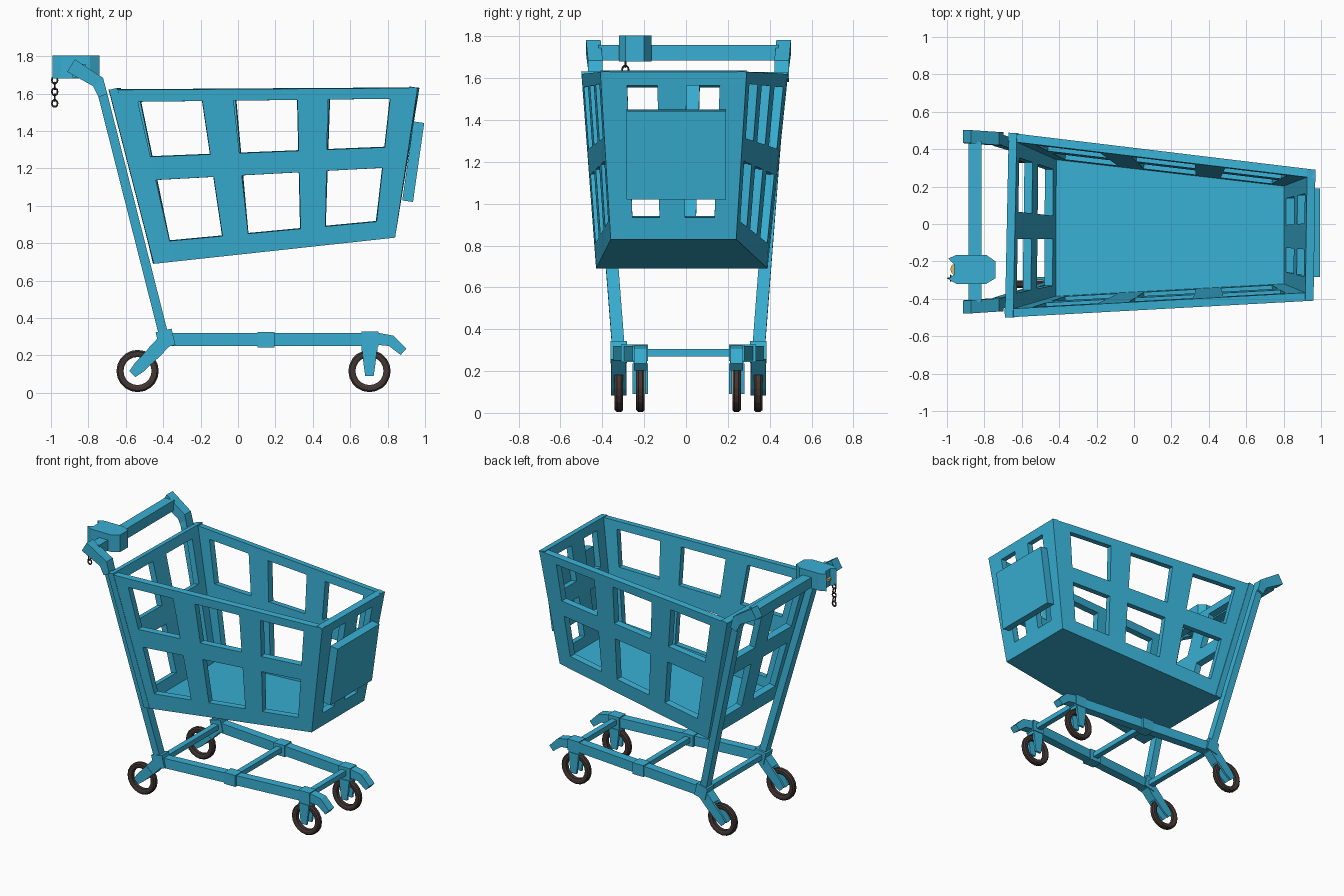
import bpy, bmesh, math
from mathutils import Vector, Matrix

if "Cube" in bpy.data.objects:
    bpy.data.objects.remove(bpy.data.objects["Cube"])


def material(name, rgb):
    m = bpy.data.materials.new(name)
    m.diffuse_color = (*rgb, 1)
    m.use_nodes = True
    m.node_tree.nodes["Principled BSDF"].inputs["Base Color"].default_value = m.diffuse_color
    return m


BLUE = material("blue_paint", (0.04, 0.43, 0.65))
DARK = material("dark_rubber", (0.055, 0.038, 0.033))
GOLD = material("gold", (0.75, 0.5, 0.12))
CY = 0.012  # the frame sits slightly off centre in y


def finish(bm, name, mat):
    bmesh.ops.recalc_face_normals(bm, faces=bm.faces)
    me = bpy.data.meshes.new(name)
    bm.to_mesh(me)
    bm.free()
    me.materials.append(mat)
    ob = bpy.data.objects.new(name, me)
    bpy.context.collection.objects.link(ob)
    return ob


def sweep(name, path, width, thick, mat=BLUE):
    """Rectangular bar along a path; width is sideways, thick may vary per point."""
    pts = [Vector(p) for p in path]
    if not isinstance(thick, (list, tuple)):
        thick = [thick] * len(pts)
    d = (pts[-1] - pts[0]).normalized()
    side = Vector((1, 0, 0)) if abs(d.y) > 0.7 else Vector((0, 1, 0))
    bm = bmesh.new()
    rings = []
    for i, p in enumerate(pts):
        t0 = (pts[i] - pts[i - 1]).normalized() if i else (pts[1] - pts[0]).normalized()
        t1 = (pts[i + 1] - pts[i]).normalized() if i < len(pts) - 1 else t0
        t = (t0 + t1).normalized()
        n = t.cross(side).normalized() * thick[i] / 2 / max(t.dot(t0), 0.5)
        s = side * width / 2
        rings.append([bm.verts.new(p + s * a + n * b)
                      for a, b in ((-1, -1), (1, -1), (1, 1), (-1, 1))])
    for r, q in zip(rings, rings[1:]):
        for k in range(4):
            bm.faces.new((r[k], r[(k + 1) % 4], q[(k + 1) % 4], q[k]))
    bm.faces.new(rings[0])
    bm.faces.new(rings[-1])
    return finish(bm, name, mat)


def panel(name, a, b, c, d, us=(), vs=()):
    """Four-cornered sheet (counter-clockwise from outside) with a grid of windows."""
    a, b, c, d = map(Vector, (a, b, c, d))
    us, vs = [0, *us, 1], [0, *vs, 1]
    bm = bmesh.new()
    g = [[bm.verts.new(a.lerp(b, u).lerp(d.lerp(c, u), v)) for u in us] for v in vs]
    for j in range(len(vs) - 1):
        for i in range(len(us) - 1):
            if not (i % 2 and j % 2):
                bm.faces.new((g[j][i], g[j][i + 1], g[j + 1][i + 1], g[j + 1][i]))
    me = bpy.data.meshes.new(name)
    bm.to_mesh(me)
    bm.free()
    me.materials.append(BLUE)
    ob = bpy.data.objects.new(name, me)
    bpy.context.collection.objects.link(ob)
    mod = ob.modifiers.new("thickness", 'SOLIDIFY')
    mod.thickness = 0.045
    mod.offset = -1


def prism(name, outline, z0, z1, mat):
    bm = bmesh.new()
    f = bm.faces.new([bm.verts.new((x, y, z0)) for x, y in outline])
    ext = bmesh.ops.extrude_face_region(bm, geom=[f])
    bmesh.ops.translate(bm, vec=(0, 0, z1 - z0),
                        verts=[v for v in ext["geom"] if isinstance(v, bmesh.types.BMVert)])
    return finish(bm, name, mat)


# Basket
bt0, bt1 = (-0.69, -0.50, 1.62), (-0.67, 0.488, 1.62)   # back top
ft0, ft1 = (0.96, -0.41, 1.63), (0.97, 0.29, 1.63)      # front top
bb0, bb1 = (-0.45, -0.43, 0.69), (-0.45, 0.39, 0.69)    # back bottom
fb0, fb1 = (0.84, -0.36, 0.83), (0.84, 0.24, 0.83)      # front bottom
us = (0.085, 0.297, 0.40, 0.61, 0.71, 0.915)
vs = (0.12, 0.475, 0.61, 0.93)
panel("basket_right_side", bb0, fb0, ft0, bt0, us, vs)
panel("basket_left_side", fb1, bb1, bt1, ft1, [1 - u for u in reversed(us)], vs)
panel("basket_nose", fb0, fb1, ft1, ft0, (0.18, 0.39, 0.59, 0.82), (0.13, 0.475, 0.61, 0.92))
panel("basket_back", bb1, bb0, bt0, bt1, (0.13, 0.425, 0.575, 0.87), vs)
panel("basket_floor", bb1, fb1, fb0, bb0)

# Sign board on the nose
sweep("sign_board", [(0.907, -0.047, 1.025), (0.967, -0.047, 1.447)], 0.475, 0.058)


def wheel(name, x, y, z):
    bm = bmesh.new()
    n, prof = 20, ((0.075, -0.014), (0.088, -0.02), (0.104, -0.02), (0.113, -0.01),
                   (0.113, 0.01), (0.104, 0.02), (0.088, 0.02), (0.075, 0.014))
    rings = [[bm.verts.new((x + r * math.cos(t), y + w, z + r * math.sin(t))) for r, w in prof]
             for t in (2 * math.pi * k / n for k in range(n))]
    m = len(prof)
    for k in range(n):
        r, q = rings[k], rings[(k + 1) % n]
        for i in range(m):
            bm.faces.new((r[i], r[(i + 1) % m], q[(i + 1) % m], q[i]))
    finish(bm, name, DARK)


# Frame, both sides
for s, tag in ((-1, "right"), (1, "left")):
    yr, yf, ym, yt = (CY + s * h for h in (0.333, 0.23, 0.282, 0.445))
    sweep(tag + "_post", [(-0.39, yr, 0.28), (-0.725, yt - s * 0.01, 1.60), (-0.745, yt, 1.65)],
          0.06, 0.05)
    sweep(tag + "_handle_arm", [(-0.722, yt, 1.59), (-0.748, yt, 1.662), (-0.893, yt + s * 0.01, 1.75)],
          0.07, (0.05, 0.065, 0.078))
    sweep(tag + "_rail", [(-0.39, yr, 0.285), (0.70, yf, 0.285)], 0.06, 0.07)
    sweep(tag + "_rear_collar", [(-0.43, yr, 0.28), (-0.345, yr, 0.30)], 0.08, 0.09)
    sweep(tag + "_mid_collar", [(0.105, ym, 0.285), (0.195, ym, 0.285)], 0.08, 0.082)
    sweep(tag + "_front_collar", [(0.66, yf, 0.287), (0.75, yf, 0.287)], 0.075, 0.08)
    sweep(tag + "_bumper", [(0.74, yf, 0.29), (0.82, yf, 0.278), (0.885, yf, 0.22)],
          0.06, (0.065, 0.058, 0.045))
    # Rear and front wheel forks
    sweep(tag + "_rear_leg", [(-0.38, yr, 0.29), (-0.458, yr, 0.207)], 0.07, 0.075)
    sweep(tag + "_front_leg", [(0.703, yf, 0.28), (0.703, yf, 0.225)], 0.065, 0.085)
    for k, side in ((-1, "outer"), (1, "inner")):
        o = k * 0.029
        sweep(f"{tag}_rear_fork_{side}", [(-0.455, yr + o, 0.21), (-0.53, yr + o, 0.135),
                                          (-0.565, yr + o, 0.10)], 0.016, (0.07, 0.065, 0.045))
        sweep(f"{tag}_front_fork_{side}", [(0.703, yf + o, 0.235), (0.703, yf + o, 0.16),
                                           (0.703, yf + o, 0.09)], 0.016, (0.08, 0.065, 0.045))
    wheel(tag + "_rear_wheel", -0.537, yr, 0.117)
    wheel(tag + "_front_wheel", 0.703, yf, 0.117)

# Cross bars and push handle
for name, x, h in (("rear", -0.39, 0.333), ("mid", 0.15, 0.282), ("front", 0.70, 0.23)):
    sweep(name + "_cross_bar", [(x, CY - h, 0.288), (x, CY + h, 0.288)], 0.04, 0.036)
sweep("push_handle", [(-0.85, CY - 0.43, 1.722), (-0.85, CY + 0.43, 1.722)], 0.07, 0.074)

# Coin lock with a notch holding a coin
prism("coin_lock", [(-0.74, -0.29), (-0.74, -0.20), (-0.79, -0.165), (-0.95, -0.165),
                    (-0.993, -0.185), (-0.962, -0.215), (-0.962, -0.27), (-0.993, -0.295),
                    (-0.95, -0.32), (-0.79, -0.32)], 1.68, 1.803, BLUE)
prism("coin", [(-0.945 + 0.036 * math.cos(math.tau * k / 16), -0.242 + 0.036 * math.sin(math.tau * k / 16))
               for k in range(16)], 1.73, 1.745, GOLD)

# Chain of alternating links
for k in range(5):
    bpy.ops.mesh.primitive_torus_add(major_segments=10, minor_segments=5,
                                     major_radius=0.015, minor_radius=0.005)
    ob = bpy.context.object
    ob.name = f"chain_link_{k + 1}"
    ob.data.transform(Matrix.Translation((-0.98, -0.29, 1.672 - k * 0.031))
                      @ Matrix.Rotation(k % 2 * math.pi / 2, 4, 'Z')
                      @ Matrix.Diagonal((1, 1, 1.2, 1)) @ Matrix.Rotation(math.pi / 2, 4, 'X'))
    ob.data.materials.append(DARK)
